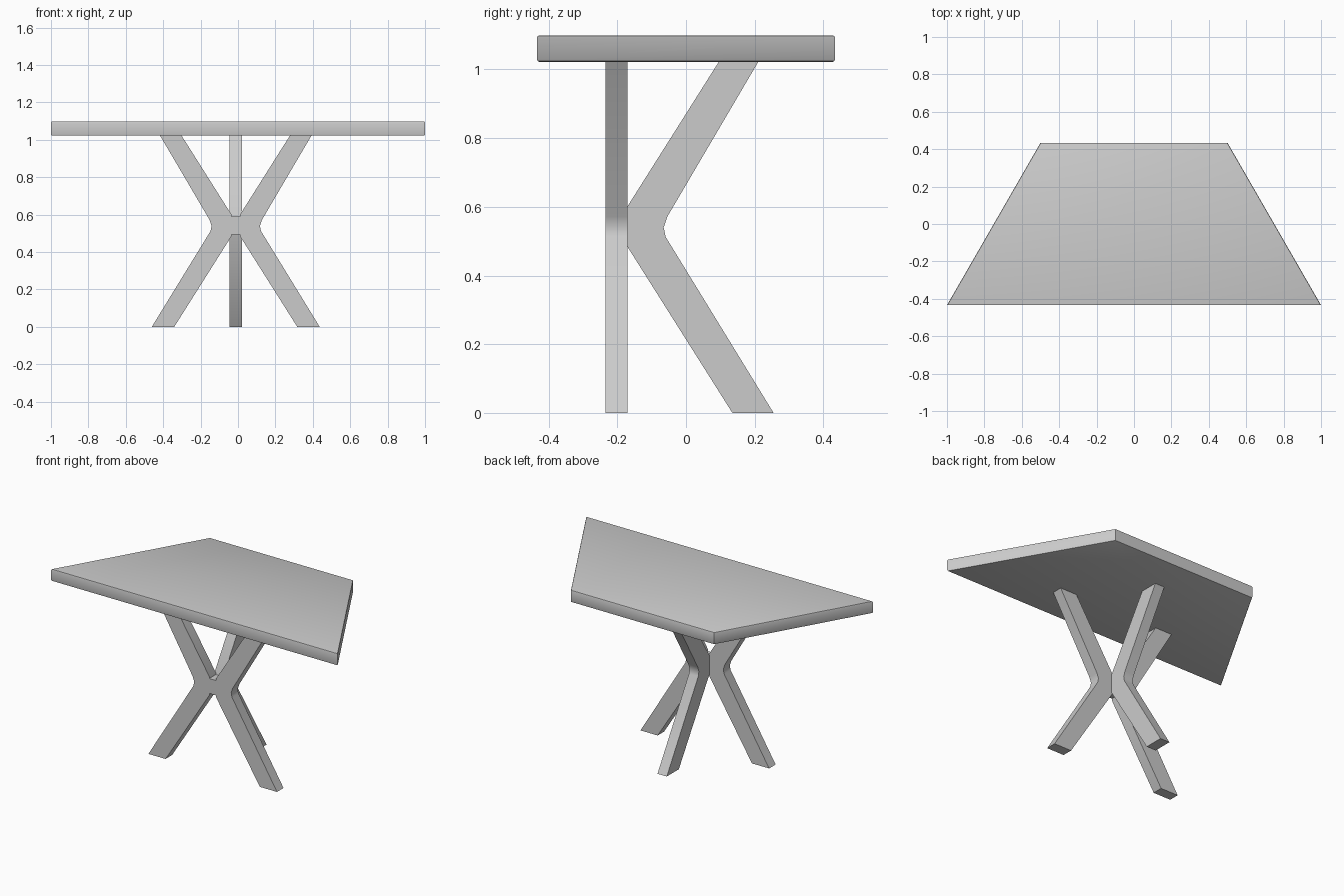
import bpy, bmesh, math
from mathutils import Matrix

if "Cube" in bpy.data.objects:
    bpy.data.objects.remove(bpy.data.objects["Cube"])


def finish(bm, name, angle):
    bmesh.ops.recalc_face_normals(bm, faces=bm.faces[:])
    mesh = bpy.data.meshes.new(name)
    bm.to_mesh(mesh)
    bm.free()
    ob = bpy.data.objects.new(name, mesh)
    bpy.context.collection.objects.link(ob)
    bpy.ops.object.select_all(action='DESELECT')
    ob.select_set(True)
    bpy.context.view_layer.objects.active = ob
    bpy.ops.object.shade_smooth_by_angle(angle=math.radians(angle))
    return ob


def prism(points, depth):
    """Extrude a list of 3D points along a vector."""
    bm = bmesh.new()
    face = bm.faces.new([bm.verts.new(p) for p in points])
    ext = bmesh.ops.extrude_face_region(bm, geom=[face])
    verts = [g for g in ext["geom"] if isinstance(g, bmesh.types.BMVert)]
    bmesh.ops.translate(bm, verts=verts, vec=depth)
    return bm


# Trapezoid table top with softened upper and lower rims
bm = prism([(-1, -0.434, 1.022), (1, -0.434, 1.022),
            (0.5, 0.434, 1.022), (-0.5, 0.434, 1.022)], (0, 0, 0.077))
rims = [e for e in bm.edges if abs(e.verts[0].co.z - e.verts[1].co.z) < 1e-4]
bmesh.ops.bevel(bm, geom=rims, offset=0.007, segments=2, profile=0.5, affect='EDGES')
finish(bm, "table_top", 40)

# Bent leg profile: distance out from the hub, height
LEG = [(0, 0.483), (0.305, 0), (0.425, 0), (0.111, 0.512), (0.105, 0.54),
       (0.116, 0.572), (0.381, 1.023), (0.266, 1.023), (0, 0.602)]
W = 0.065
HUB_X, HUB_Y = -0.012, -0.2025


def leg(name, turn, origin):
    bm = prism([(d, -W / 2, z) for d, z in LEG], (0, W, 0))
    bm.transform(Matrix.Translation(origin) @ Matrix.Rotation(math.radians(turn), 4, 'Z'))
    finish(bm, name, 35)


# Three legs spreading from the hub
leg("right_leg", 0, (HUB_X + 0.024, HUB_Y, 0))
leg("left_leg", 180, (HUB_X - 0.024, HUB_Y, 0))
leg("back_leg", 90, (HUB_X, HUB_Y + W / 2, 0))

# Central hub block joining the legs
h = W / 2
bm = prism([(HUB_X - h, HUB_Y - h, 0.495), (HUB_X + h, HUB_Y - h, 0.495),
            (HUB_X + h, HUB_Y + h, 0.495), (HUB_X - h, HUB_Y + h, 0.495)], (0, 0, 0.094))
finish(bm, "hub", 30)
